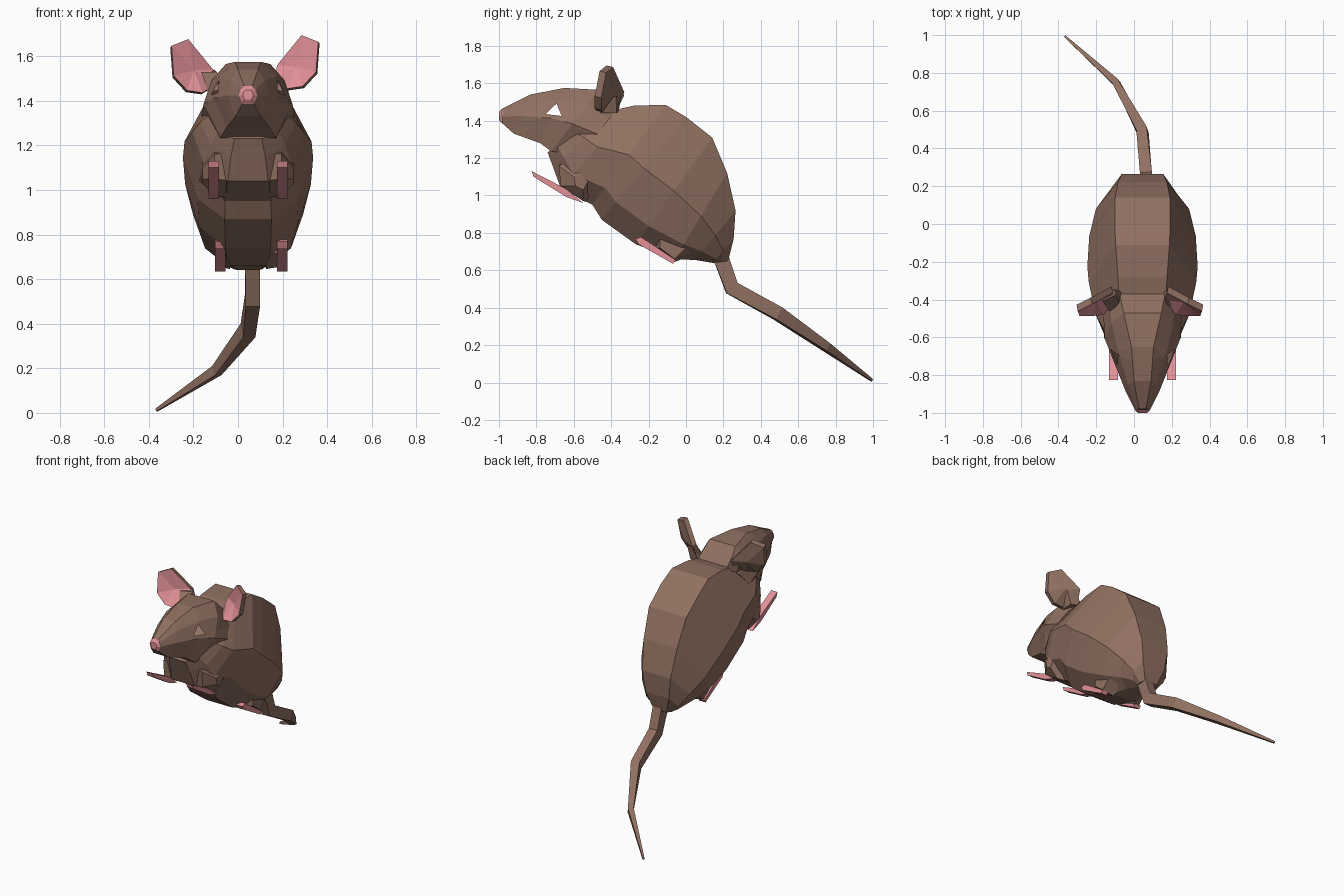
import bpy, bmesh
from mathutils import Vector

if "Cube" in bpy.data.objects:
    bpy.data.objects.remove(bpy.data.objects["Cube"])

CX = 0.045  # symmetry plane of the animal


def material(name, color):
    m = bpy.data.materials.new(name)
    m.diffuse_color = (*color, 1)
    m.use_nodes = True
    m.node_tree.nodes["Principled BSDF"].inputs["Base Color"].default_value = m.diffuse_color
    return m


BROWN = material("brown_fur", (0.28, 0.163, 0.12))
PINK = material("pink_skin", (0.76, 0.285, 0.31))


def finish(name, bm, mats):
    bmesh.ops.recalc_face_normals(bm, faces=bm.faces)
    me = bpy.data.meshes.new(name)
    bm.to_mesh(me)
    bm.free()
    for m in mats:
        me.materials.append(m)
    ob = bpy.data.objects.new(name, me)
    bpy.context.collection.objects.link(ob)
    return ob


def loft(rings):
    """Skin a list of point rings and cap both ends."""
    bm = bmesh.new()
    vs = [[bm.verts.new(p) for p in r] for r in rings]
    n = len(vs[0])
    for a, b in zip(vs, vs[1:]):
        for i in range(n):
            j = (i + 1) % n
            bm.faces.new((a[i], a[j], b[j], b[i]))
    bm.faces.new(vs[0])
    bm.faces.new(vs[-1])
    return bm


def section(half, stations):
    """Symmetric rings between top and bottom profile points (y, z),
    with a half width and a half width of the flat top strip."""
    rings = []
    for ty, tz, by, bz, w, top in stations:
        pts = [(top, 1.0)] + [(u * w, t) for u, t in half]
        pts += [(-u, t) for u, t in reversed(pts)]
        rings.append([(CX + u, by + (ty - by) * t, bz + (tz - bz) * t) for u, t in pts])
    return rings


# Body: top y, z / belly y, z / half width / top strip
body = section(
    [(1.0, 0.5), (0.78, 0.17), (0.36, 0.0)],
    [(-0.45, 1.45, -0.74, 1.23, 0.17, 0.09),
     (-0.37, 1.46, -0.71, 1.15, 0.215, 0.125),
     (-0.28, 1.48, -0.67, 1.04, 0.25, 0.13),
     (-0.11, 1.485, -0.50, 0.95, 0.285, 0.142),
     (0.00, 1.42, -0.45, 0.87, 0.292, 0.147),
     (0.14, 1.31, -0.27, 0.74, 0.282, 0.145),
     (0.22, 1.12, -0.06, 0.66, 0.247, 0.13),
     (0.265, 0.92, 0.05, 0.655, 0.185, 0.11),
     (0.255, 0.77, 0.14, 0.64, 0.125, 0.09),
     (0.225, 0.65, 0.15, 0.64, 0.065, 0.05)])
finish("body", loft(body), [BROWN])

# Head
half_head = [(0.82, 0.78), (1.0, 0.45), (0.62, 0.0)]
head = loft(section(half_head, [
    (-0.98, 1.465, -0.985, 1.388, 0.041, 0.018),
    (-0.83, 1.54, -0.92, 1.33, 0.092, 0.045),
    (-0.65, 1.575, -0.78, 1.28, 0.155, 0.058),
    (-0.47, 1.565, -0.72, 1.235, 0.20, 0.10),
    (-0.37, 1.46, -0.56, 1.22, 0.208, 0.12)]))

# Triangular eye openings on both sides of the head
eye = [Vector((0, -0.75, 1.435)), Vector((0, -0.692, 1.492)), Vector((0, -0.665, 1.425))]
planes = []
for a, b in zip(eye, eye[1:] + eye[:1]):
    planes.append((a, Vector((1, 0, 0)).cross(b - a)))
for co, no in planes:
    near = [f for f in head.faces if -0.93 < f.calc_center_median().y < -0.5]
    geom = near + list({e for f in near for e in f.edges}) + list({v for f in near for v in f.verts})
    bmesh.ops.bisect_plane(head, geom=geom, plane_co=co, plane_no=no)
hole = [f for f in head.faces
        if len({(f.calc_center_median() - co).dot(no) > 0 for co, no in planes}) == 1]
bmesh.ops.delete(head, geom=hole, context='FACES')
finish("head", head, [BROWN])

# Nose
nose = loft(section(half_head, [
    (-1.0, 1.448, -1.0, 1.405, 0.024, 0.012),
    (-0.982, 1.466, -0.987, 1.386, 0.042, 0.019)]))
finish("nose", nose, [PINK])


def ear(name, s, dx, dz):
    """Cupped ear: pink front fan, brown rim and back."""
    rim = [(0.12, -0.40, 1.49), (0.13, -0.365, 1.56), (0.24, -0.425, 1.695),
           (0.315, -0.462, 1.665), (0.305, -0.488, 1.53), (0.245, -0.488, 1.465),
           (0.175, -0.48, 1.455)]
    bm = bmesh.new()
    front, back = [], []
    for x, y, z in rim:
        x, z = x + dx, z + dz
        front.append(bm.verts.new((CX + s * x, y, z)))
        back.append(bm.verts.new((CX + s * (x + 0.006), y + 0.035, z - 0.008)))
    cf = bm.verts.new((CX + s * (0.215 + dx), -0.415, 1.555 + dz))
    cb = bm.verts.new((CX + s * (0.222 + dx), -0.38, 1.545 + dz))
    for i in range(len(rim)):
        j = (i + 1) % len(rim)
        bm.faces.new((front[i], front[j], cf)).material_index = 1
        bm.faces.new((back[i], back[j], cb))
        bm.faces.new((front[i], front[j], back[j], back[i]))
    finish(name, bm, [BROWN, PINK])
    # Short root behind the ear joining it to the head
    root = loft([[(CX + s * x, y, z) for x, y, z in ring] for ring in (
        [(0.11, -0.45, 1.45), (0.18, -0.46, 1.44), (0.18, -0.37, 1.44), (0.11, -0.36, 1.45)],
        [(0.14, -0.375, 1.53), (0.21, -0.41, 1.53), (0.21, -0.375, 1.53), (0.15, -0.345, 1.54)])])
    finish(name + "_root", root, [BROWN])


def limb(name, s, profiles, mat):
    """Loft of side profiles (x offset, [(y, z), ...])."""
    finish(name, loft([[(CX + s * x, y, z) for y, z in pts] for x, pts in profiles]), [mat])


ear("right_ear", 1, 0.0, 0.0)
ear("left_ear", -1, 0.028, -0.018)
# The left hind foot sits a little closer to the middle
for side, s, hind in (("right", 1, 0.130), ("left", -1, 0.100)):
    # Upper arm tapering outward from the chest
    limb(side + "_arm", s, [
        (0.07, [(-0.67, 1.17), (-0.52, 1.17), (-0.45, 1.02), (-0.53, 0.965), (-0.66, 1.04)]),
        (0.15, [(-0.68, 1.16), (-0.61, 1.19), (-0.48, 1.12), (-0.55, 0.97), (-0.67, 1.05)]),
        (0.205, [(-0.60, 1.10), (-0.57, 1.12), (-0.51, 1.10), (-0.55, 1.03), (-0.59, 1.05)])], BROWN)
    # Thigh under the rump
    limb(side + "_thigh", s, [
        (0.08, [(-0.18, 0.80), (0.06, 0.82), (0.08, 0.70), (-0.06, 0.645), (-0.18, 0.71)]),
        (hind + 0.04, [(-0.14, 0.80), (0.01, 0.80), (0.00, 0.72), (-0.06, 0.66), (-0.14, 0.72)])], BROWN)
    # Paws
    paw = [(-0.825, 1.13), (-0.815, 1.10), (-0.64, 0.992), (-0.55, 0.96), (-0.64, 1.035)]
    foot = [(-0.27, 0.768), (-0.255, 0.740), (-0.07, 0.635), (-0.055, 0.655), (-0.24, 0.778)]
    for part, x, pts in (("front_paw", 0.130, paw), ("hind_paw", hind, foot)):
        limb(side + "_" + part, s, [(x, pts), (x + 0.048, pts)], PINK)

# Tail: four-sided taper along a bent path
path = [(0.065, 0.175, 0.70, 0.042), (0.065, 0.245, 0.505, 0.040), (0.045, 0.49, 0.37, 0.036),
        (-0.095, 0.75, 0.19, 0.023), (-0.365, 0.993, 0.013, 0.007)]
pts = [Vector(p[:3]) for p in path]
rings = []
for i, p in enumerate(pts):
    d = (pts[min(i + 1, 4)] - pts[max(i - 1, 0)]).normalized()
    a = d.cross(Vector((0, 0, 1))).normalized()
    b = a.cross(d)
    r = path[i][3]
    rings.append([p + a * u * r * 0.8 + b * v * r for u, v in ((1, 1), (-1, 1), (-1, -1), (1, -1))])
finish("tail", loft(rings), [BROWN])
